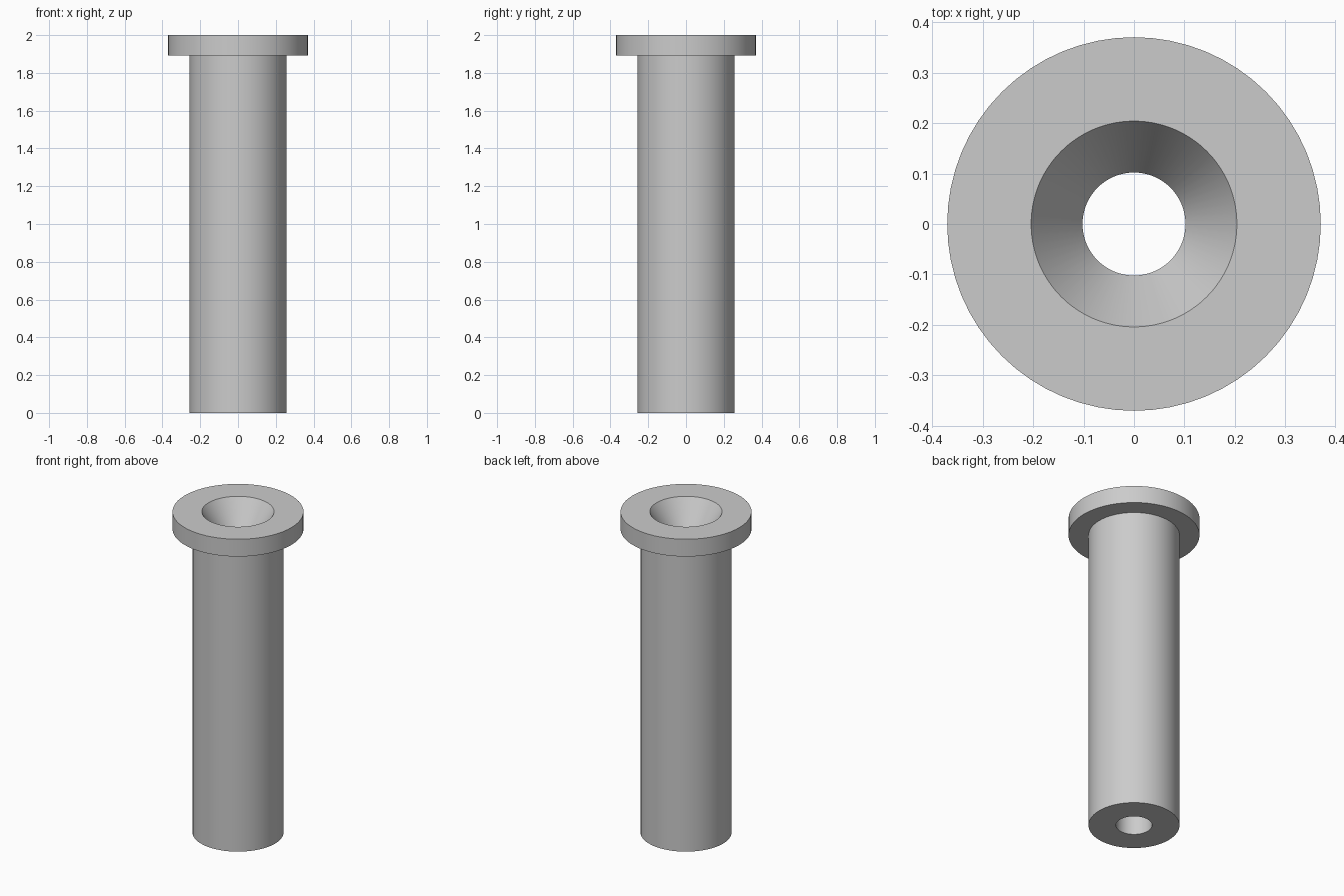
import bpy
import bmesh
import math

cube = bpy.data.objects.get("Cube")
if cube:
    bpy.data.objects.remove(cube, do_unlink=True)

SEGMENTS = 64
HEIGHT = 2.0
FLANGE_R, FLANGE_Z = 0.37, 1.892
SHAFT_R = 0.257
BORE_R, SINK_R, SINK_DEPTH = 0.102, 0.204, 0.155

grey = bpy.data.materials.new("plain grey")
grey.use_nodes = True
colour = (0.6, 0.6, 0.6, 1.0)
grey.diffuse_color = colour
grey.node_tree.nodes["Principled BSDF"].inputs["Base Color"].default_value = colour


def lathe(name, profile, material):
    """Turn a closed (radius, z) profile around the z axis."""
    bm = bmesh.new()
    verts = [bm.verts.new((r, 0, z)) for r, z in profile]
    edges = [bm.edges.new((v, verts[(i + 1) % len(verts)]))
             for i, v in enumerate(verts)]
    bmesh.ops.spin(bm, geom=verts + edges, cent=(0, 0, 0), axis=(0, 0, 1),
                   angle=math.tau, steps=SEGMENTS, use_merge=True)
    bmesh.ops.remove_doubles(bm, verts=bm.verts, dist=1e-5)
    bmesh.ops.recalc_face_normals(bm, faces=bm.faces)
    mesh = bpy.data.meshes.new(name)
    bm.to_mesh(mesh)
    bm.free()
    mesh.materials.append(material)
    obj = bpy.data.objects.new(name, mesh)
    bpy.context.collection.objects.link(obj)
    bpy.ops.object.select_all(action='DESELECT')
    obj.select_set(True)
    bpy.context.view_layer.objects.active = obj
    bpy.ops.object.shade_smooth_by_angle(angle=math.radians(30))
    return obj


# Flanged sleeve: shaft, head, countersink and straight through bore
lathe("flanged_bushing", [
    (BORE_R, 0),
    (SHAFT_R, 0),
    (SHAFT_R, FLANGE_Z),
    (FLANGE_R, FLANGE_Z),
    (FLANGE_R, HEIGHT),
    (SINK_R, HEIGHT),
    (BORE_R, HEIGHT - SINK_DEPTH),
], grey)
